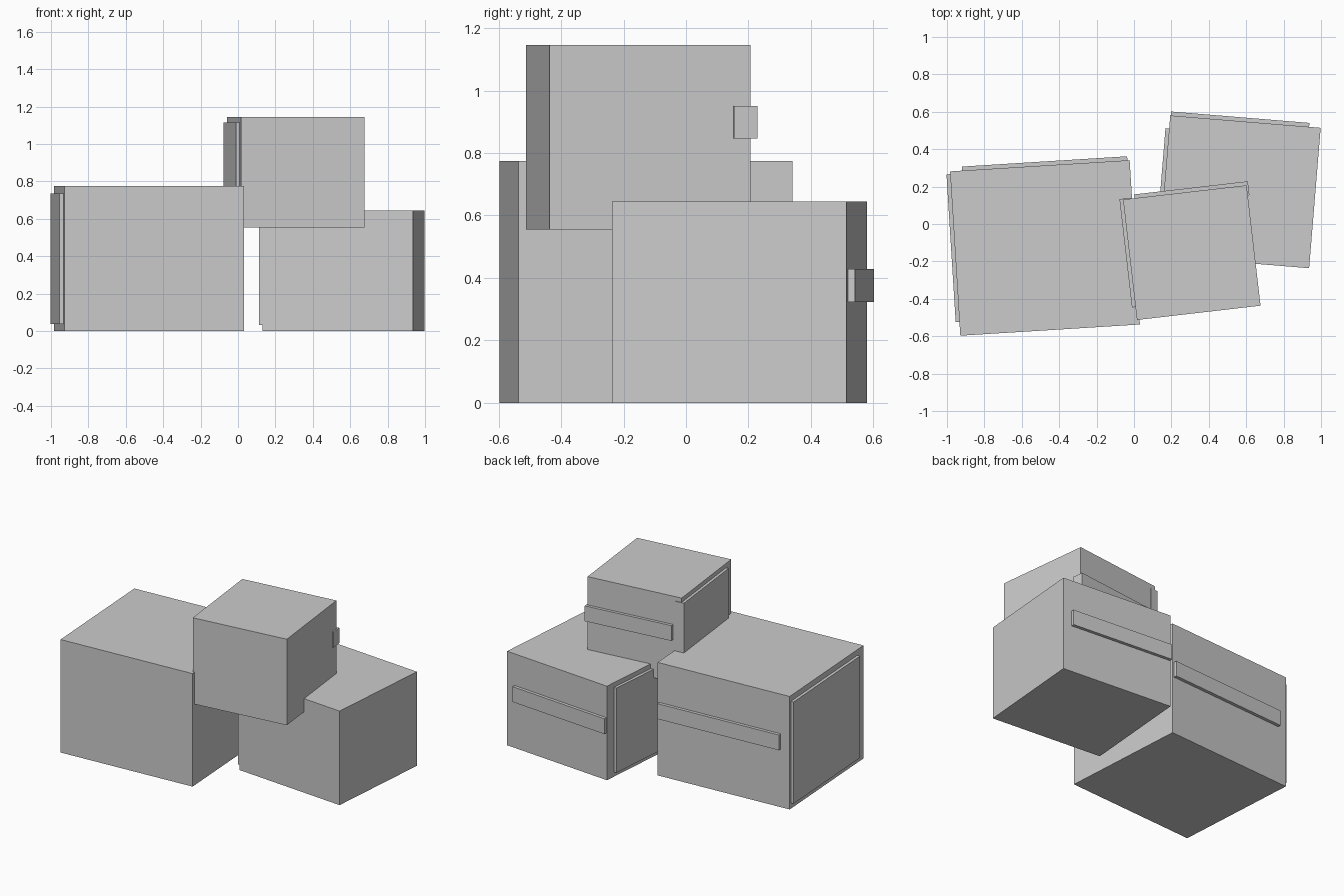
import bpy
from math import radians

if "Cube" in bpy.data.objects:
    bpy.data.objects.remove(bpy.data.objects["Cube"])


def box(name, centre, size, angle):
    """Flat-faced box turned about the vertical axis."""
    bpy.ops.mesh.primitive_cube_add(size=1, location=centre, rotation=(0, 0, radians(angle)))
    ob = bpy.context.object
    ob.name = name
    ob.scale = size
    return ob


def crate(name, cx, cy, z0, w, d, h, angle):
    zc = z0 + h / 2
    # main body
    box(name + "_body", (cx, cy, zc), (w, d, h), angle)
    # raised panel on the left side
    box(name + "_side_panel", (cx - w / 2 + 0.009, cy, zc), (0.06, d * 0.9, h * 0.9), angle)
    # horizontal strip across the back
    box(name + "_back_strip", (cx, cy + d / 2 - 0.015, z0 + h * 0.582), (w * 0.92, 0.075, 0.105), angle)


# two crates on the ground, one stacked on top
crate("left_crate", -0.476, -0.128, 0.0, 0.962, 0.88, 0.775, 3.57)
crate("right_crate", 0.565, 0.172, 0.0, 0.807, 0.753, 0.645, -4.7)
crate("top_crate", 0.309, -0.153, 0.555, 0.665, 0.648, 0.59, 6.6)
